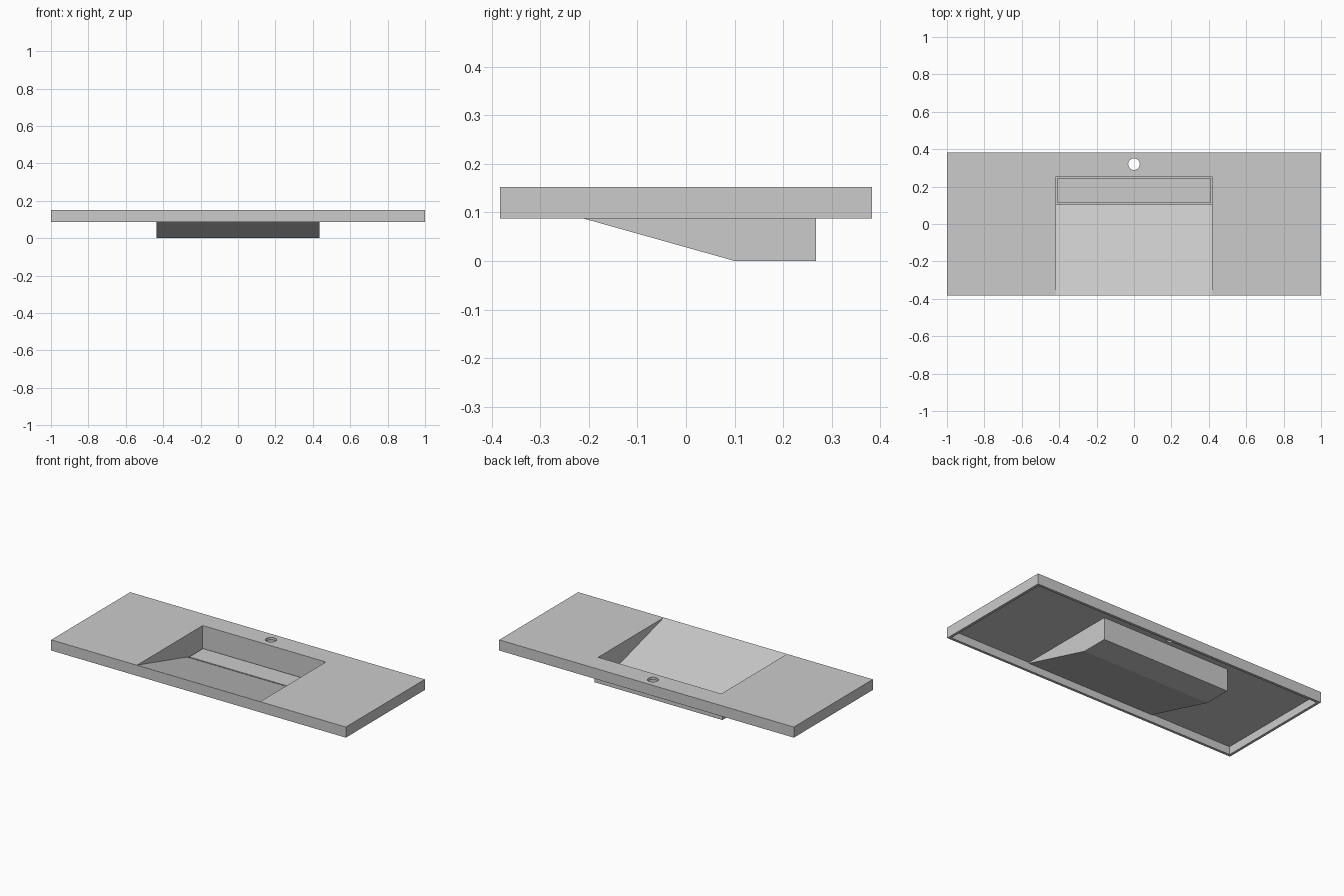
import bpy, bmesh, math

if "Cube" in bpy.data.objects:
    bpy.data.objects.remove(bpy.data.objects["Cube"])


def new_object(name, bm):
    bmesh.ops.recalc_face_normals(bm, faces=bm.faces[:])
    mesh = bpy.data.meshes.new(name)
    bm.to_mesh(mesh)
    bm.free()
    obj = bpy.data.objects.new(name, mesh)
    bpy.context.collection.objects.link(obj)
    return obj


def prism(name, profile, half_width):
    """Extrude a (y, z) side profile symmetrically along x."""
    bm = bmesh.new()
    face = bm.faces.new([bm.verts.new((-half_width, y, z)) for y, z in profile])
    ext = bmesh.ops.extrude_face_region(bm, geom=[face])
    verts = [v for v in ext["geom"] if isinstance(v, bmesh.types.BMVert)]
    bmesh.ops.translate(bm, verts=verts, vec=(2 * half_width, 0, 0))
    return new_object(name, bm)


def box(name, half_width, y0, y1, z0, z1):
    return prism(name, [(y0, z0), (y1, z0), (y1, z1), (y0, z1)], half_width)


def combine(target, other, operation):
    mod = target.modifiers.new("join", 'BOOLEAN')
    mod.operation = operation
    mod.solver = 'EXACT'
    mod.object = other
    bpy.context.view_layer.objects.active = target
    bpy.ops.object.modifier_apply(modifier=mod.name)
    bpy.data.objects.remove(other)


W, D, TOP, UNDER, T = 1.0, 0.383, 0.152, 0.087, 0.016

# Countertop slab, hollow underneath
counter = box("washbasin_counter", W, -D, D, UNDER, TOP)
combine(counter, box("hollow", W - T, -D + T, D - T, 0.05, TOP - T), 'DIFFERENCE')

# Outer body of the ramp-shaped basin
basin = prism("basin_body", [(-0.372, 0.1325), (0.1, 0), (0.268, 0),
                             (0.268, 0.145), (-0.372, 0.145)], 0.435)
combine(counter, basin, 'UNION')

# Inner bowl: slope from the front edge down to the drain trough
bowl = prism("bowl", [(-0.381, TOP), (0.105, 0.016), (0.105, 0.007),
                      (0.255, 0.007), (0.255, 0.2), (-0.381, 0.2)], 0.418)
combine(counter, bowl, 'DIFFERENCE')

# Tap hole
bm = bmesh.new()
bmesh.ops.create_cone(bm, cap_ends=True, segments=32, radius1=0.031,
                      radius2=0.031, depth=0.2)
bmesh.ops.translate(bm, verts=bm.verts[:], vec=(0, 0.32, 0.15))
combine(counter, new_object("tap_hole", bm), 'DIFFERENCE')

# Drain cover plate with a narrow gap all round
box("drain_cover", 0.410, 0.113, 0.247, 0.005, 0.016)
